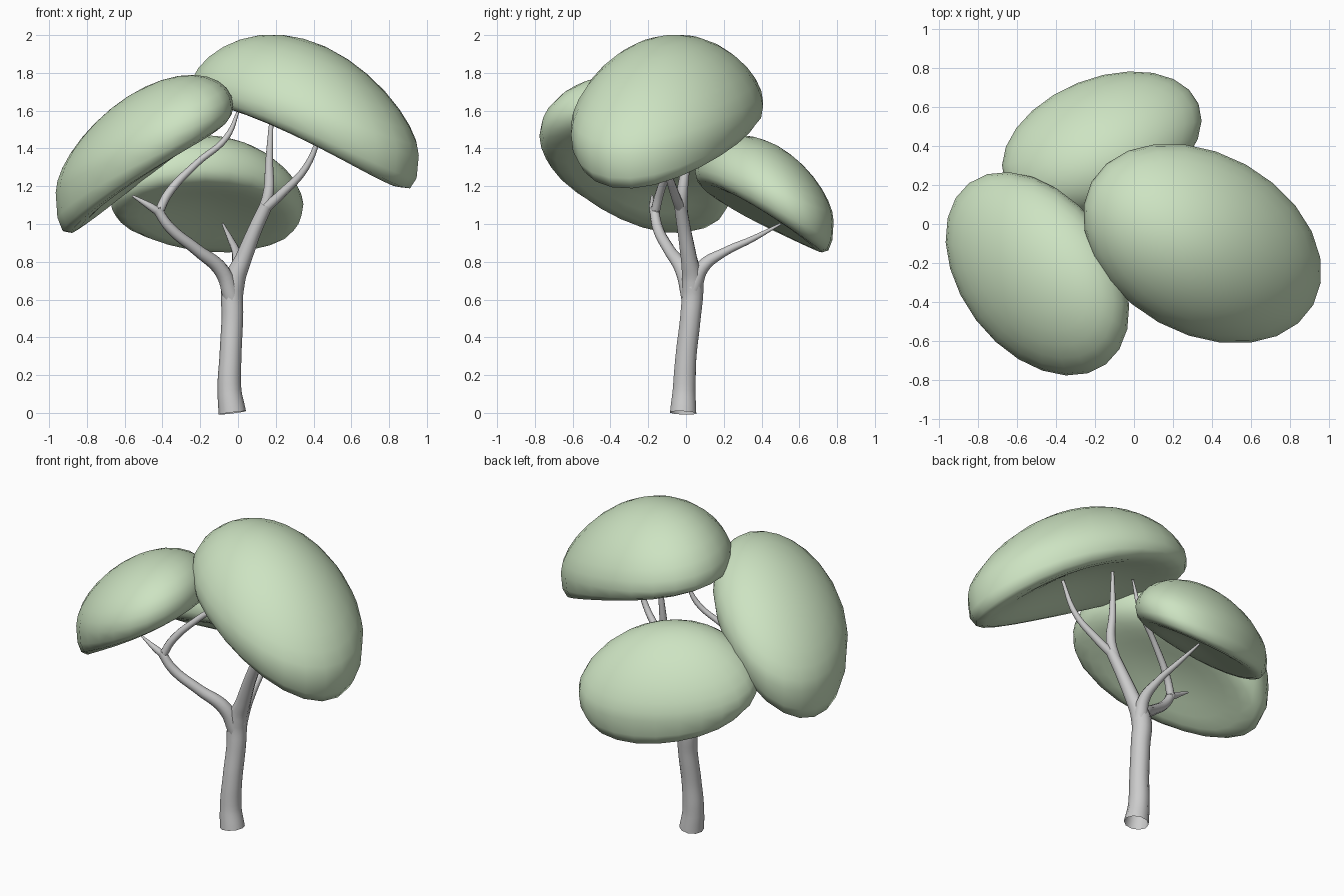
import bpy
import bmesh
import math
from mathutils import Vector

cube = bpy.data.objects.get("Cube")
if cube:
    bpy.data.objects.remove(cube, do_unlink=True)


def material(name, colour):
    mat = bpy.data.materials.new(name)
    mat.use_nodes = True
    mat.diffuse_color = colour
    mat.node_tree.nodes["Principled BSDF"].inputs["Base Color"].default_value = colour
    return mat


leaf = material("pale green leaves", (0.61, 0.77, 0.54, 1))
bark = material("grey bark", (0.6, 0.6, 0.6, 1))


def limb(name, points):
    """Tapered open tube through (x, y, z, radius) points."""
    curve = bpy.data.curves.new(name, "CURVE")
    curve.dimensions = "3D"
    curve.bevel_depth = 1
    curve.bevel_resolution = 3
    curve.resolution_u = 6
    spline = curve.splines.new("BEZIER")
    spline.bezier_points.add(len(points) - 1)
    for bp, (x, y, z, r) in zip(spline.bezier_points, points):
        bp.co = (x, y, z)
        bp.radius = r
        bp.handle_left_type = bp.handle_right_type = "AUTO"
    curve.materials.append(bark)
    obj = bpy.data.objects.new(name, curve)
    bpy.context.collection.objects.link(obj)
    bpy.ops.object.select_all(action="DESELECT")
    obj.select_set(True)
    bpy.context.view_layer.objects.active = obj
    bpy.ops.object.convert(target="MESH")
    bpy.ops.object.shade_smooth_by_angle(angle=math.radians(50))


def canopy(name, centre, axes, angle, slope, droop, up, down, hollow):
    """Oval leaf cushion: tilted, drooping, with a round rim and hollowed underside."""
    bm = bmesh.new()
    bmesh.ops.create_uvsphere(bm, u_segments=24, v_segments=16, radius=1)
    along = Vector((math.cos(angle), math.sin(angle)))
    across = Vector((-along.y, along.x))
    slope = Vector(slope)
    reach = math.hypot(axes[0] * along.dot(slope), axes[1] * across.dot(slope))
    for v in bm.verts:
        a, b, c = v.co
        plan = along * a * axes[0] + across * b * axes[1]
        rise = plan.dot(slope)
        z = rise - droop[0] * a * a - droop[1] * b * b
        if c > 0:
            z += c * up
        else:
            # the underside bulges more on the downhill side
            z += (c * down + c * c * hollow) * math.exp(-0.6 * rise / reach)
        v.co = Vector((plan.x, plan.y, z)) + Vector(centre)
    for f in bm.faces:
        f.smooth = True
    mesh = bpy.data.meshes.new(name)
    bm.to_mesh(mesh)
    bm.free()
    mesh.materials.append(leaf)
    bpy.context.collection.objects.link(bpy.data.objects.new(name, mesh))


# Trunk, continuing into the left main branch
limb("trunk", [(-0.03, -0.015, 0, 0.073), (-0.045, -0.01, 0.12, 0.063),
               (-0.04, 0, 0.3, 0.058), (-0.03, 0.023, 0.5, 0.057),
               (-0.025, 0.035, 0.68, 0.06), (0.03, 0.015, 0.82, 0.044),
               (0.09, -0.01, 0.97, 0.037), (0.15, -0.03, 1.1, 0.034)])
limb("left_upper_branch", [(0.12, -0.02, 1.04, 0.03), (0.16, -0.02, 1.16, 0.03),
                           (0.165, 0, 1.32, 0.022), (0.18, 0.02, 1.62, 0.008)])
limb("left_outer_branch", [(0.13, -0.025, 1.07, 0.028), (0.23, -0.06, 1.16, 0.024),
                           (0.36, -0.1, 1.3, 0.018), (0.45, -0.12, 1.52, 0.009)])

# Right branch and its fork
limb("right_branch", [(-0.03, 0.025, 0.6, 0.048), (-0.085, -0.015, 0.75, 0.041),
                      (-0.22, -0.09, 0.865, 0.031), (-0.36, -0.15, 0.98, 0.028),
                      (-0.43, -0.17, 1.08, 0.025)])
limb("right_outer_twig", [(-0.4, -0.16, 1.05, 0.024), (-0.46, -0.175, 1.09, 0.02),
                          (-0.56, -0.18, 1.15, 0.006)])
limb("right_inner_branch", [(-0.42, -0.165, 1.06, 0.025), (-0.37, -0.14, 1.16, 0.023),
                            (-0.22, -0.08, 1.32, 0.018), (-0.06, -0.02, 1.46, 0.016),
                            (0.01, 0, 1.62, 0.006)])

# Rear branch
limb("rear_branch", [(-0.015, 0.035, 0.66, 0.048), (0, 0.09, 0.775, 0.036),
                     (-0.01, 0.2, 0.85, 0.023), (-0.04, 0.35, 0.92, 0.016),
                     (-0.08, 0.5, 1.0, 0.006)])

# Leaf canopies
canopy("right_canopy", (-0.495, -0.255, 1.445), (0.582, 0.394), math.radians(-53),
       (0.48, -0.02), (0.07, 0.03), 0.28, 0.45, 0.29)
canopy("left_canopy", (0.35, -0.1, 1.7), (0.65, 0.462), math.radians(-29),
       (-0.27, 0.04), (0.17, 0.11), 0.28, 0.42, 0.27)
canopy("rear_canopy", (-0.165, 0.415, 1.215), (0.535, 0.332), math.radians(22),
       (0.06, -0.38), (0.1, 0.06), 0.23, 0.34, 0.2)
